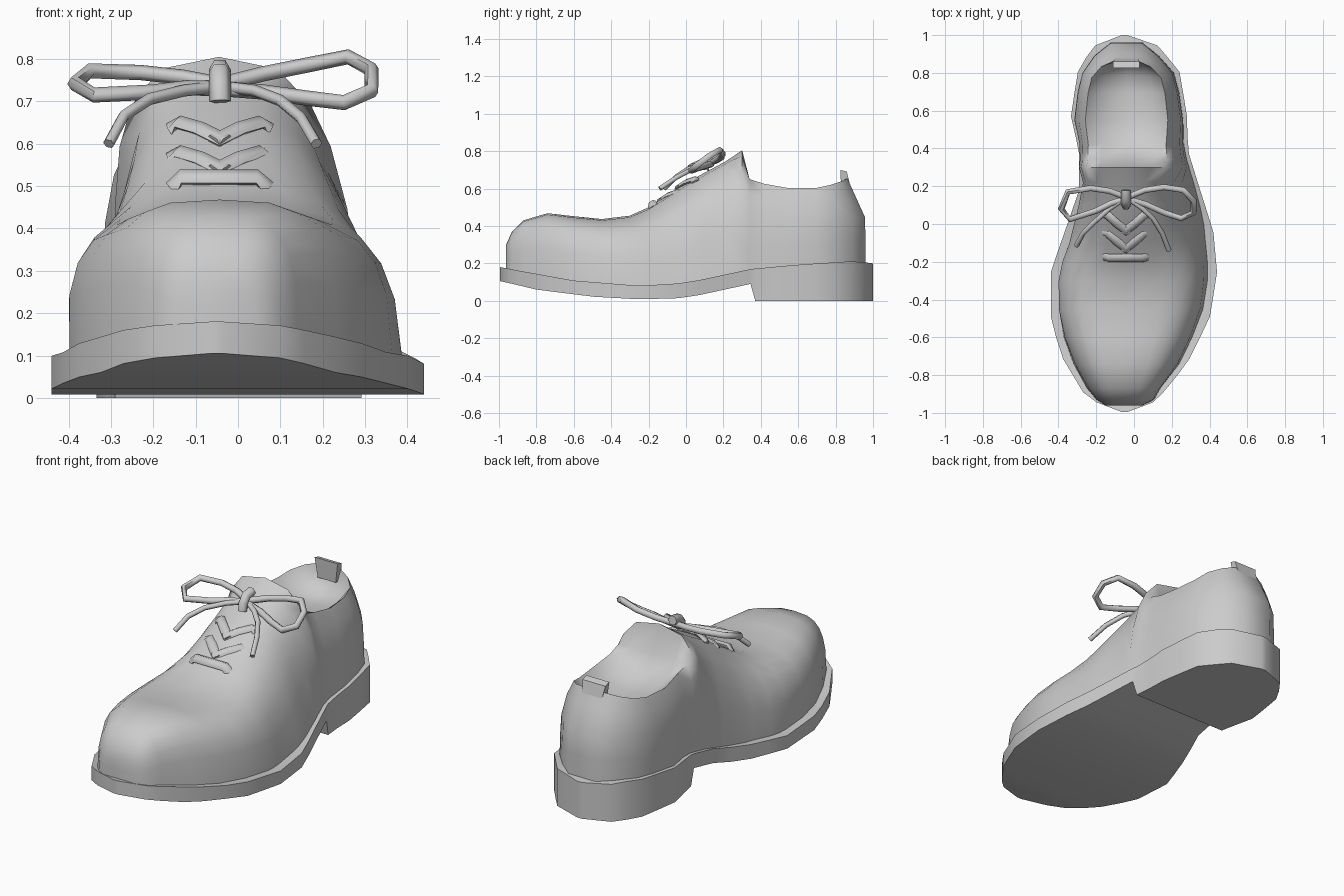
import bpy, bmesh, math
from mathutils import Vector

if "Cube" in bpy.data.objects:
    bpy.data.objects.remove(bpy.data.objects["Cube"])

leather = bpy.data.materials.new("plain_grey")
leather.diffuse_color = (0.6, 0.6, 0.6, 1)
leather.use_nodes = True
leather.node_tree.nodes["Principled BSDF"].inputs["Base Color"].default_value = leather.diffuse_color


def lerp(table, t):
    """Piecewise linear lookup in a list of (t, value)."""
    if t <= table[0][0]:
        return table[0][1]
    for (a, va), (b, vb) in zip(table, table[1:]):
        if t <= b:
            return va + (vb - va) * (t - a) / (b - a)
    return table[-1][1]


def finish(name, bm, angle=50):
    bmesh.ops.recalc_face_normals(bm, faces=bm.faces)
    me = bpy.data.meshes.new(name)
    bm.to_mesh(me)
    bm.free()
    ob = bpy.data.objects.new(name, me)
    bpy.context.collection.objects.link(ob)
    me.materials.append(leather)
    bpy.ops.object.select_all(action='DESELECT')
    ob.select_set(True)
    bpy.context.view_layer.objects.active = ob
    bpy.ops.object.shade_smooth_by_angle(angle=math.radians(angle))
    return ob


# Sole outline and heights along the foot
LEFT = [(-.995, -.05), (-.95, -.19), (-.89, -.27), (-.69, -.39), (-.49, -.44), (-.25, -.44), (-.05, -.37),
        (.18, -.29), (.39, -.29), (.56, -.335), (.8, -.30), (.94, -.22), (1, -.05)]
RIGHT = [(-.995, -.05), (-.94, .115), (-.74, .28), (-.5, .40), (-.26, .44), (-.04, .42),
         (.18, .35), (.39, .285), (.58, .28), (.81, .24), (.95, .12), (1, -.05)]
SOLE_TOP = [(-.99, .18), (-.9, .162), (-.6, .108), (-.25, .08), (0, .095),
            (.35, .17), (.6, .193), (.9, .212), (1, .2)]
SOLE_BOTTOM = [(-.99, .105), (-.8, .06), (-.5, .022), (-.25, .008), (0, .015),
               (.345, .09), (.37, 0), (1, 0)]

# Sole with its heel block, as a strip of cross-sections
bm = bmesh.new()
ys = [-.995, -.945, -.89, -.8, -.715, -.6, -.49, -.37, -.255, -.15, -.045, .07, .18, .28,
      .345, .37, .46, .57, .69, .805, .88, .945, 1]
rows = []
for y in ys:
    l, r = lerp(LEFT, y), lerp(RIGHT, y)
    if r - l < .05:
        l, r = -.065, -.035
    t, b = lerp(SOLE_TOP, y), lerp(SOLE_BOTTOM, y)
    rows.append([bm.verts.new(p) for p in ((l, y, b), (l, y, t), (r, y, t), (r, y, b))])
for a, b in zip(rows, rows[1:]):
    for i in range(4):
        j = (i + 1) % 4
        bm.faces.new((a[i], a[j], b[j], b[i]))
bm.faces.new(rows[0])
bm.faces.new(rows[-1])
finish("sole", bm, 40)

# Upper: closed front sections (y, top height, squareness, taper)
FRONT = [(-.962, .3, 3, .02), (-.93, .37, 3.2, .04), (-.87, .43, 3.2, .05), (-.74, .468, 3.2, .04),
         (-.6, .452, 3.3, .02), (-.45, .437, 3.4, 0), (-.3, .455, 3.1, 0), (-.2, .5, 2.6, .02),
         (-.1, .565, 2.4, .08), (0, .63, 2.5, .13), (.1, .685, 2.8, .17), (.22, .75, 3.2, .19)]
# Tongue edge, then open rear sections (y, rim height, inside height, backward lean of the rim)
REAR = [(.3, .69, .805, 0), (.34, .65, .65, 0), (.42, .625, .55, 0), (.55, .602, .525, 0),
        (.7, .602, .51, .01), (.8, .62, .52, .03), (.89, .64, .58, .06), (.96, .655, .655, .095)]
INSET = [(-.96, .005), (-.9, .03), (-.8, .04), (-.1, .045), (.15, .02), (.7, .02), (.9, .04)]
N = 7   # columns from base to centre line


def section(y, pts, taper, lean=0):
    ins = lerp(INSET, y)
    l, r = lerp(LEFT, y) + ins, lerp(RIGHT, y) - ins
    cx, hw = (l + r) / 2, (r - l) / 2
    zb = lerp(SOLE_TOP, y) - .01
    out = []
    for side in (-1, 1):
        col = []
        for u, z in pts:
            v = (z - zb) / .6
            x = cx * (1 - min(v, 1)) - .045 * min(v, 1) + side * u * hw * (1 - taper * min(v, 1))
            yy = y - lean * max(0, z - .44) / .21
            col.append((x, yy, z))
        out.append(col)
    return out[0] + out[1][-2::-1]


bm = bmesh.new()
rows = []
for y, top, n, taper in FRONT:
    zb = lerp(SOLE_TOP, y) - .01
    pts = []
    for i in range(N):
        a = math.pi / 2 * i / (N - 1)
        pts.append((max(math.cos(a), 0) ** (2 / n), zb + (top - zb) * math.sin(a) ** (2 / n)))
    pts[-1] = (0, top)
    rows.append([bm.verts.new(p) for p in section(y, pts, taper)])
for y, rim, inside, lean in REAR:
    zb = lerp(SOLE_TOP, y) - .01
    h = rim - zb
    pts = [(1, zb), (1.01, zb + .28 * h), (1, zb + .55 * h), (.92, zb + .82 * h), (.79, rim),
           (.52, inside + (rim - inside) * .25), (0, inside)]
    rows.append([bm.verts.new(p) for p in section(y, pts, .05, lean)])
for a, b in zip(rows, rows[1:]):
    for i in range(2 * N - 2):
        bm.faces.new((a[i], a[i + 1], b[i + 1], b[i]))
    bm.faces.new((a[0], b[0], b[-1], a[-1]))
for row in (rows[0], rows[-1]):      # toe and heel ends
    for i in range(N - 2):
        j = 2 * N - 2 - i
        bm.faces.new((row[i], row[i + 1], row[j - 1], row[j]))
    bm.faces.new(row[N - 2:N + 1])
finish("upper", bm, 75)


# Laces: tubes swept along a path; "flat" squashes them into tape
def tube(name, path, radius, sides=6, flat=1.0):
    pts = [Vector(p) for p in path]
    bm = bmesh.new()
    rings = []
    for i, p in enumerate(pts):
        d = (pts[min(i + 1, len(pts) - 1)] - pts[max(i - 1, 0)]).normalized()
        side = d.cross(Vector((0, -.5, .86))).normalized()
        up = side.cross(d)
        rings.append([bm.verts.new(p + side * radius * math.cos(2 * math.pi * k / sides)
                                   + up * radius * flat * math.sin(2 * math.pi * k / sides))
                      for k in range(sides)])
    for a, b in zip(rings, rings[1:]):
        for k in range(sides):
            m = (k + 1) % sides
            bm.faces.new((a[k], a[m], b[m], b[k]))
    bm.faces.new(rings[0])
    bm.faces.new(rings[-1])
    return finish(name, bm, 62)


tube("bow_loop_left", [(-.04, .14, .74), (-.13, .175, .757), (-.23, .19, .768), (-.35, .17, .772),
                       (-.385, .08, .742), (-.34, .025, .715), (-.2, .07, .722), (-.12, .11, .732),
                       (-.04, .135, .73)], .018)
tube("bow_loop_right", [(-.04, .14, .74), (.06, .18, .765), (.16, .195, .785), (.26, .18, .805),
                        (.315, .125, .775), (.315, .06, .725), (.25, .03, .697), (.16, .06, .708),
                        (.06, .105, .722), (-.04, .135, .73)], .018)
tube("lace_end_left", [(-.04, .14, .735), (-.13, .08, .725), (-.21, .01, .705), (-.27, -.05, .665),
                       (-.305, -.115, .6)], .014)
tube("lace_end_right", [(-.04, .14, .735), (.04, .085, .725), (.1, .03, .702), (.15, -.05, .66),
                        (.185, -.14, .6)], .014)
tube("bow_knot", [(-.042, .1, .7), (-.043, .105, .735), (-.043, .13, .768), (-.043, .18, .775)], .026)
tube("lace_bar", [(-.155, -.175, .495), (-.135, -.18, .52), (.045, -.18, .52), (.07, -.175, .495)],
     .026, 6, .65)
for k, (y, z) in enumerate([(-.05, .575), (.045, .645)]):
    for name, s in (("left", -1), ("right", 1)):
        tube(f"lace_cross_{name}_{k + 1}",
             [(-.043 + s * .118, y + .005, z - .012), (-.043 + s * .095, y, z + .005),
              (-.043 + s * .045, y - .045, z - .01), (-.043 - s * .015, y - .09, z - .04)],
             .024, 6, .6)

# Heel pull tab: flared block rising out of the collar
bm = bmesh.new()
bmesh.ops.create_cube(bm, size=1)
for v in bm.verts:
    top = v.co.z > 0
    front = v.co.y < 0
    v.co = (-.04 + v.co.x * (.14 if top else .11),
            (.825 if front else .86) if top else (.83 if front else .885),
            (.7 if front else .69) if top else .59)
finish("heel_tab", bm, 30)
